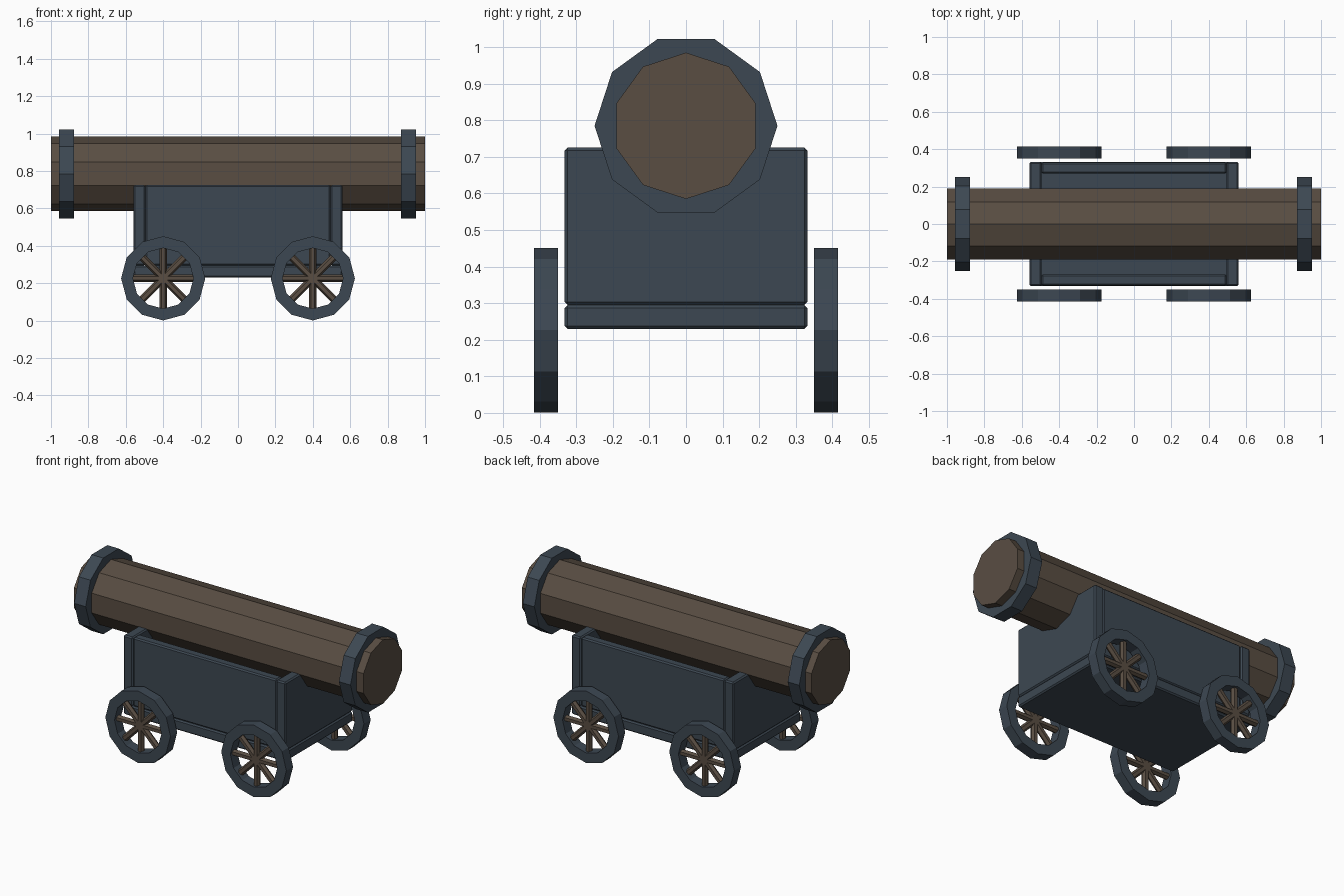
import bpy, bmesh
from math import pi, sin, cos
from mathutils import Matrix, Vector

if "Cube" in bpy.data.objects:
    bpy.data.objects.remove(bpy.data.objects["Cube"])


def material(name, rgb):
    m = bpy.data.materials.new(name)
    m.diffuse_color = (*rgb, 1)
    m.use_nodes = True
    m.node_tree.nodes["Principled BSDF"].inputs["Base Color"].default_value = m.diffuse_color
    return m


IRON = material("blue_grey_iron", (0.046, 0.064, 0.085))
WOOD = material("brown_wood", (0.100, 0.075, 0.055))


def finish(name, bm, mat):
    bmesh.ops.recalc_face_normals(bm, faces=bm.faces[:])
    me = bpy.data.meshes.new(name)
    bm.to_mesh(me)
    bm.free()
    me.materials.append(mat)
    ob = bpy.data.objects.new(name, me)
    bpy.context.collection.objects.link(ob)
    return ob


def panel(name, lo, hi, bevel=0.008):
    bm = bmesh.new()
    lo, hi = Vector(lo), Vector(hi)
    bmesh.ops.create_cube(bm, size=1, matrix=Matrix.Translation((lo + hi) / 2)
                          @ Matrix.Diagonal((*(hi - lo), 1)))
    ob = finish(name, bm, IRON)
    mod = ob.modifiers.new("bevel", 'BEVEL')
    mod.width, mod.segments = bevel, 1
    return ob


def cylinder_x(name, r, sides, x0, x1, z, turn, mat):
    bm = bmesh.new()
    mtx = (Matrix.Translation(((x0 + x1) / 2, 0, z)) @ Matrix.Rotation(turn, 4, 'X')
           @ Matrix.Rotation(pi / 2, 4, 'Y'))
    bmesh.ops.create_cone(bm, cap_ends=True, segments=sides, radius1=r, radius2=r,
                          depth=x1 - x0, matrix=mtx)
    return finish(name, bm, mat)


def wheel_rim(name, c, r_out, r_in, width, sides=12):
    bm = bmesh.new()
    rings = []
    for i in range(sides):
        a = 2 * pi * i / sides
        rings.append([bm.verts.new((c[0] + r * cos(a), c[1] + dy, c[2] + r * sin(a)))
                      for r, dy in ((r_out, -width / 2), (r_out, width / 2),
                                    (r_in, width / 2), (r_in, -width / 2))])
    for i in range(sides):
        p, q = rings[i], rings[(i + 1) % sides]
        for k in range(4):
            n = (k + 1) % 4
            bm.faces.new((p[k], p[n], q[n], q[k]))
    return finish(name, bm, IRON)


def wheel_spokes(name, c, length):
    # four crossing rods give eight spokes
    bm = bmesh.new()
    for i in range(4):
        mtx = (Matrix.Translation(c) @ Matrix.Rotation(i * pi / 4, 4, 'Y')
               @ Matrix.Rotation(pi / 2, 4, 'Z'))
        bmesh.ops.create_cone(bm, cap_ends=True, segments=6, radius1=0.02, radius2=0.02,
                              depth=length, matrix=mtx)
    return finish(name, bm, WOOD)


# Barrel: ten-sided, vertices at the sides and flats on top and bottom
Z = 0.785
cylinder_x("barrel", 0.2, 10, -1, 1, Z, pi / 2, WOOD)
# Barrel bands, turned so a corner points up
cylinder_x("rear_band", 0.25, 10, -0.957, -0.877, Z, 0, IRON)
cylinder_x("muzzle_band", 0.25, 10, 0.872, 0.952, Z, 0, IRON)

# Carriage box, open at the top
panel("carriage_floor", (-0.56, -0.332, 0.23), (0.56, 0.332, 0.295))
for s, side in ((-1, "left"), (1, "right")):
    xs = sorted((s * 0.495, s * 0.56))
    panel("carriage_end_" + side, (xs[0], -0.332, 0.295), (xs[1], 0.332, 0.725))
    ys = sorted((s * 0.27, s * 0.328))
    panel("carriage_side_" + ("front" if s < 0 else "back"),
          (-0.495, ys[0], 0.295), (0.495, ys[1], 0.725))

# Wheels
for sx, nx in ((-1, "left"), (1, "right")):
    for sy, ny in ((-1, "front"), (1, "back")):
        c = (sx * 0.4, sy * 0.3825, 0.226)
        wheel_rim(f"wheel_rim_{ny}_{nx}", c, 0.225, 0.162, 0.066)
        wheel_spokes(f"wheel_spokes_{ny}_{nx}", c, 0.34)
